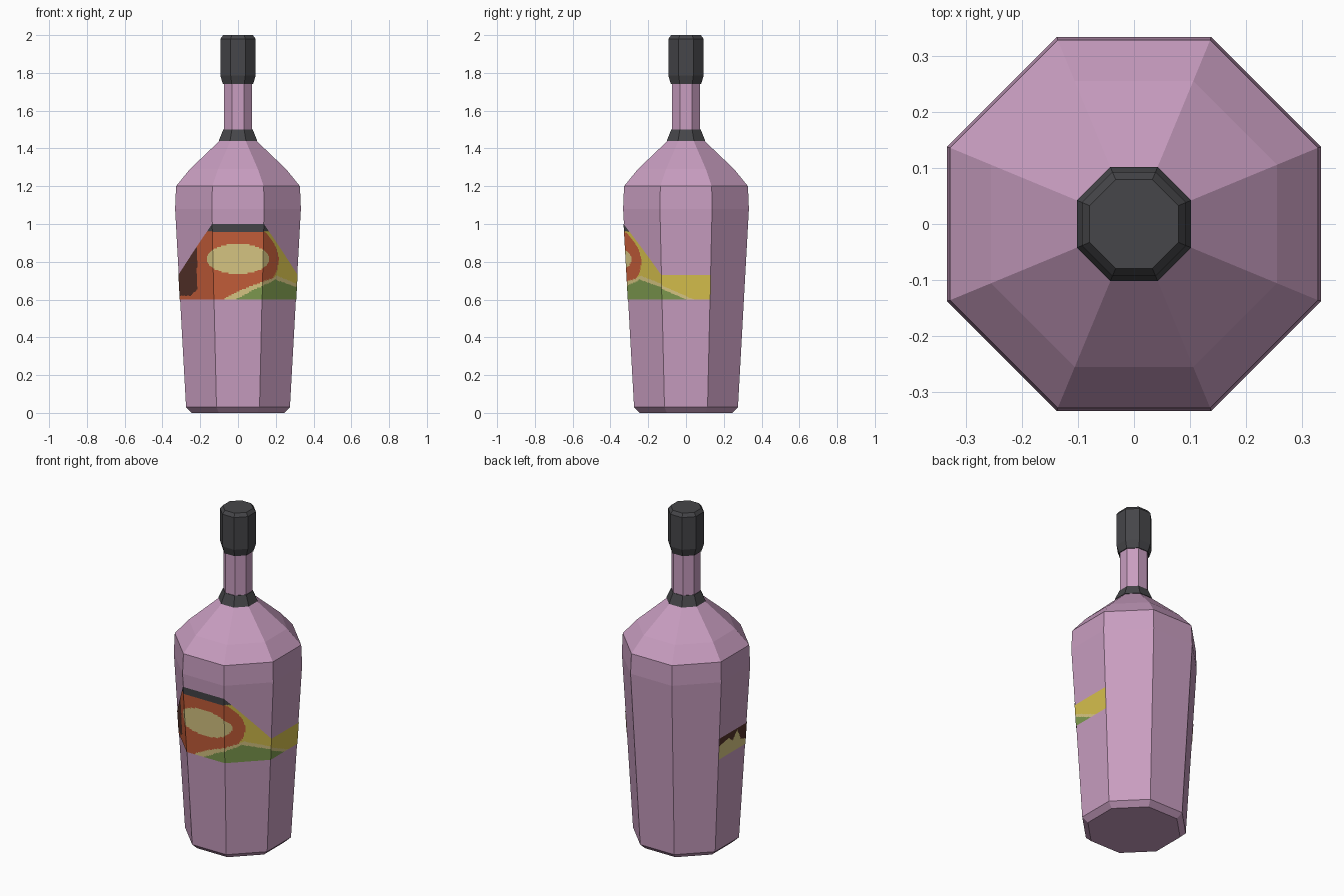
import bpy, bmesh, math

if "Cube" in bpy.data.objects:
    bpy.data.objects.remove(bpy.data.objects["Cube"])

def material(name, rgb):
    m = bpy.data.materials.new(name)
    m.diffuse_color = (*rgb, 1)
    m.use_nodes = True
    m.node_tree.nodes["Principled BSDF"].inputs["Base Color"].default_value = m.diffuse_color
    return m

PINK = material("pink glass", (0.578, 0.337, 0.527))
BLACK = material("charcoal", (0.061, 0.061, 0.067))
ORANGE = material("burnt orange", (0.565, 0.112, 0.042))
TAN = material("tan", (0.70, 0.58, 0.23))
YELLOW = material("mustard", (0.68, 0.533, 0.074))
GREEN = material("leaf green", (0.212, 0.328, 0.08))
BROWN = material("dark brown", (0.091, 0.032, 0.023))
LABEL = [BLACK, ORANGE, TAN, YELLOW, GREEN, BROWN]
K = 1 / math.cos(math.pi / 8)          # apothem to corner radius

def corner(k, apothem, z):
    """Octagon corner k; side k (0 = front) runs from corner k to k+1."""
    a = math.radians(-90 - 22.5 + 45 * k)
    return (apothem * K * math.cos(a), apothem * K * math.sin(a), z)

def finish(name, bm, mats):
    me = bpy.data.meshes.new(name)
    bm.to_mesh(me)
    bm.free()
    for m in mats:
        me.materials.append(m)
    bpy.context.collection.objects.link(bpy.data.objects.new(name, me))

def octagon_lathe(name, profile, mat):
    bm = bmesh.new()
    rings = [[bm.verts.new(corner(k, r, z)) for k in range(8)] for r, z in profile]
    for lo, hi in zip(rings, rings[1:]):
        for k in range(8):
            n = (k + 1) % 8
            bm.faces.new((lo[k], lo[n], hi[n], hi[k]))
    bm.faces.new(rings[0][::-1])
    bm.faces.new(rings[-1])
    finish(name, bm, [mat])

def interp(x, pts):
    for (x0, y0), (x1, y1) in zip(pts, pts[1:]):
        if x <= x1:
            return y0 + (y1 - y0) * (x - x0) / (x1 - x0)
    return pts[-1][1]

# Glass body with neck, collar and cap
octagon_lathe("bottle_body", [(0.245, 0), (0.275, 0.03), (0.333, 1.08), (0.328, 1.2),
                              (0.255, 1.29), (0.098, 1.44), (0.075, 1.47), (0.075, 1.76)], PINK)
octagon_lathe("neck_collar", [(0.102, 1.44), (0.098, 1.45), (0.078, 1.5)], BLACK)
octagon_lathe("cap", [(0.08, 1.74), (0.093, 1.785), (0.093, 1.98), (0.079, 2.0)], BLACK)

# Painted label: a thin fine grid over five sides, coloured by position
def label_colour(u, x, y, z):
    if u > 1.5:                                    # right side
        edge = interp(y, [(-0.14, 0.68), (0.03, 0.605), (0.14, 0.56)])
        return GREEN if z < edge - 0.018 else TAN if z < edge else YELLOW
    if u < -1.5:                                   # left side
        edge = interp(y, [(-0.14, 0.63), (-0.08, 0.65), (-0.04, 0.72),
                          (0, 0.67), (0.04, 0.70), (0.14, 0.68)])
        return BROWN if z > edge else TAN
    if z > 0.96:
        return BLACK
    if x < -0.217 and z > 0.62 + max(0, x + 0.25):
        return BROWN
    if (x / 0.165) ** 2 + ((z - 0.815) / 0.08) ** 2 < 1:
        return TAN
    top = interp(x, [(-0.4, 0.42), (-0.08, 0.60), (0, 0.645), (0.12, 0.69),
                     (0.21, 0.725), (0.32, 0.68)])
    low = interp(x, [(-0.4, 0.3), (-0.01, 0.60), (0.08, 0.65), (0.2, 0.705), (0.32, 0.662)])
    if z < low:
        return GREEN
    if z < top:
        return TAN
    return ORANGE if x < 0.215 - 3.3 * (z - 0.81) ** 2 else YELLOW

COLS, ROWS = 36, 56                                # cells per side, cells in height
bm = bmesh.new()
grid = []
for i in range(5 * COLS + 1):
    u = -2.5 + i / COLS
    side = min(i // COLS, 4) - 2
    t = u + 0.5 - side
    top = interp(abs(u), [(0, 1.0), (0.5, 1.0), (1.5, 0.73), (2.5, 0.73)])
    column = []
    for j in range(ROWS + 1):
        z = 0.6 + (top - 0.6) * j / ROWS
        r = 0.275 + (z - 0.03) * 0.0552 + 0.002
        a, b = corner(side, r, z), corner(side + 1, r, z)
        column.append(bm.verts.new([p + (q - p) * t for p, q in zip(a, b)]))
    grid.append(column)
for i in range(5 * COLS):
    for j in range(ROWS):
        f = bm.faces.new((grid[i][j], grid[i + 1][j], grid[i + 1][j + 1], grid[i][j + 1]))
        c = f.calc_center_median()
        f.material_index = LABEL.index(label_colour(-2.5 + (i + 0.5) / COLS, *c))
finish("label", bm, LABEL)
